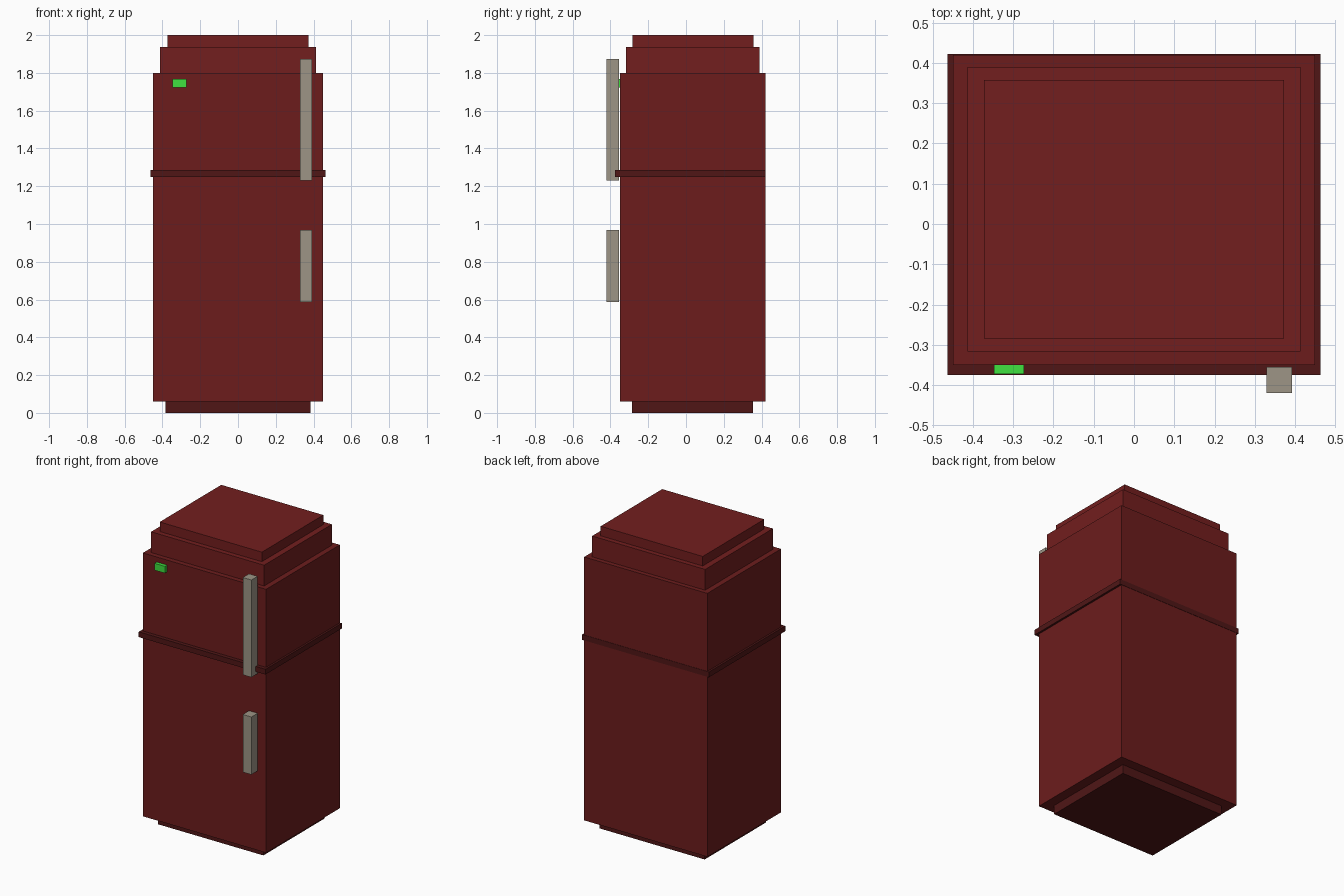
import bpy
import bmesh

if "Cube" in bpy.data.objects:
    bpy.data.objects.remove(bpy.data.objects["Cube"])


def material(name, rgb):
    m = bpy.data.materials.new(name)
    m.diffuse_color = (*rgb, 1.0)
    m.use_nodes = True
    m.node_tree.nodes["Principled BSDF"].inputs["Base Color"].default_value = m.diffuse_color
    return m


def box(name, x, y, z, mat):
    """Box from (min, max) ranges along each axis."""
    bm = bmesh.new()
    bmesh.ops.create_cube(bm, size=1.0)
    for v in bm.verts:
        for i, (lo, hi) in enumerate((x, y, z)):
            v.co[i] = lo if v.co[i] < 0 else hi
    mesh = bpy.data.meshes.new(name)
    bm.to_mesh(mesh)
    bm.free()
    mesh.materials.append(mat)
    obj = bpy.data.objects.new(name, mesh)
    bpy.context.collection.objects.link(obj)
    return obj


red = material("red", (0.15, 0.012, 0.012))
light_red = material("light_red", (0.17, 0.013, 0.013))
dark_red = material("dark_red", (0.08, 0.008, 0.008))
metal = material("metal", (0.34, 0.30, 0.24))
green = material("green", (0.05, 0.75, 0.05))

# Cabinet stack: name, half width, y range, z range, material
stack = [
    ("plinth", 0.385, (-0.285, 0.355), (0.0, 0.06), dark_red),
    ("cabinet", 0.45, (-0.35, 0.42), (0.06, 1.80), red),
    ("door_divider", 0.463, (-0.375, 0.422), (1.25, 1.285), dark_red),
    ("lower_crown", 0.413, (-0.317, 0.39), (1.80, 1.937), light_red),
    ("upper_crown", 0.373, (-0.284, 0.358), (1.937, 2.0), light_red),
]
for name, w, y, z, mat in stack:
    box(name, (-w, w), y, z, mat)

# Door handles
for name, z in (("upper_handle", (1.23, 1.873)), ("lower_handle", (0.587, 0.968))):
    box(name, (0.329, 0.392), (-0.42, -0.355), z, metal)

# Indicator light
box("indicator_light", (-0.348, -0.273), (-0.373, -0.348), (1.722, 1.767), green)
